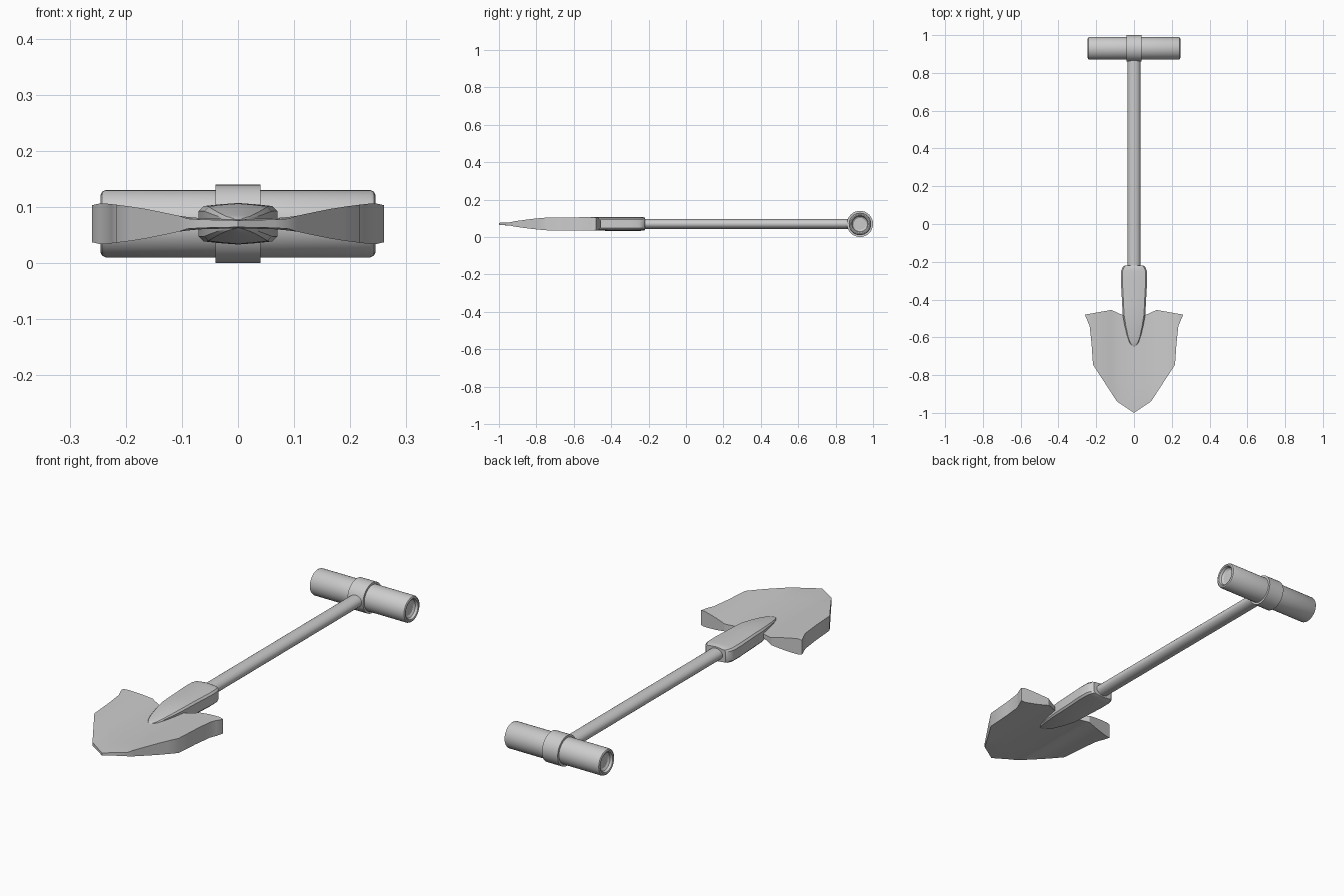
import bpy, math

if "Cube" in bpy.data.objects:
    bpy.data.objects.remove(bpy.data.objects["Cube"])

ZC = 0.07  # height of the spade's centre plane


def finish(name, verts, faces, angle=30):
    me = bpy.data.meshes.new(name)
    me.from_pydata(verts, [], faces)
    ob = bpy.data.objects.new(name, me)
    bpy.context.collection.objects.link(ob)
    bpy.ops.object.select_all(action='DESELECT')
    ob.select_set(True)
    bpy.context.view_layer.objects.active = ob
    bpy.ops.object.mode_set(mode='EDIT')
    bpy.ops.mesh.select_all(action='SELECT')
    bpy.ops.mesh.remove_doubles(threshold=0.0001)
    bpy.ops.mesh.normals_make_consistent(inside=False)
    bpy.ops.object.mode_set(mode='OBJECT')
    bpy.ops.object.shade_smooth_by_angle(angle=math.radians(angle))
    return ob


def loft(name, rings):
    """Skin equal-length closed rings and cap both ends."""
    n = len(rings[0])
    verts = [p for r in rings for p in r]
    faces = [(k * n + i, k * n + (i + 1) % n, (k + 1) * n + (i + 1) % n, (k + 1) * n + i)
             for k in range(len(rings) - 1) for i in range(n)]
    faces += [tuple(range(n)), tuple(range(len(verts) - n, len(verts)))]
    return finish(name, verts, faces)


def circle(n):
    return [(math.cos(2 * math.pi * i / n), math.sin(2 * math.pi * i / n)) for i in range(n)]


def lerp_table(table, x):
    for (x0, v0), (x1, v1) in zip(table, table[1:]):
        if x <= x1:
            return v0 + (v1 - v0) * (x - x0) / (x1 - x0)
    return table[-1][1]


# Cross grip with dished ends, and its collar
def turned(name, half, n=32):
    profile = [(-x, r) for x, r in reversed(half)] + half
    loft(name, [[(x, 0.93 + r * c, ZC + r * s) for c, s in circle(n)] for x, r in profile])


turned("grip", [(0.236, 0.06), (0.242, 0.057), (0.245, 0.051), (0.243, 0.045),
                (0.232, 0.041), (0.226, 0.032)])
turned("collar", [(0.04, 0.07)])

# Oval shaft
loft("shaft", [[(0.034 * c, y, ZC + 0.026 * s) for c, s in circle(24)] for y in (-0.3, 0.9)])

# Socket: faceted section tapering down onto the blade (y, half width, half height)
section = [(1, 0.62), (0.88, 0.85), (0.5, 0.93), (0, 1), (-0.5, 0.93), (-0.88, 0.85), (-1, 0.62)]
section += [(-a, -b) for a, b in section]
stations = [(-0.22, 0.05, 0.033), (-0.228, 0.06, 0.036), (-0.25, 0.069, 0.037),
            (-0.30, 0.07, 0.037), (-0.40, 0.064, 0.037), (-0.48, 0.06, 0.036),
            (-0.54, 0.049, 0.029), (-0.59, 0.037, 0.022), (-0.625, 0.025, 0.016),
            (-0.643, 0.013, 0.012), (-0.65, 0.003, 0.009)]
loft("socket", [[(w * a, y, ZC + h * b) for a, b in section] for y, w, h in stations])

# Blade: thin at the middle, thick at the wings
front = [(0, -1), (0.09, -0.94), (0.217, -0.745), (0.225, -0.63), (0.235, -0.54), (0.26, -0.481)]
back = [(0, -0.51), (0.065, -0.48), (0.12, -0.455), (0.26, -0.48)]
thick = [(0, 0.008), (0.07, 0.01), (0.1, 0.013), (0.13, 0.0195), (0.165, 0.0265),
         (0.2, 0.032), (0.235, 0.036), (0.25, 0.036), (0.26, 0.033)]
half_cols = [0.035, 0.065, 0.09, 0.105, 0.12, 0.14, 0.165, 0.19, 0.217, 0.225, 0.235, 0.247, 0.26]
cols = [-x for x in reversed(half_cols)] + [0] + half_cols
ROWS = 8
rings = []
for x in cols:
    a, f, b = abs(x), lerp_table(front, abs(x)), lerp_table(back, abs(x))
    h = lerp_table(thick, a)
    top = []
    for j in range(ROWS + 1):
        y = f + (b - f) * j / ROWS
        top.append((x, y, h * (0.75 if j == 0 and a < 0.1 else 1)))
    rings.append([(px, py, ZC + ph) for px, py, ph in top]
                 + [(px, py, ZC - ph) for px, py, ph in reversed(top)])
loft("blade", rings)
